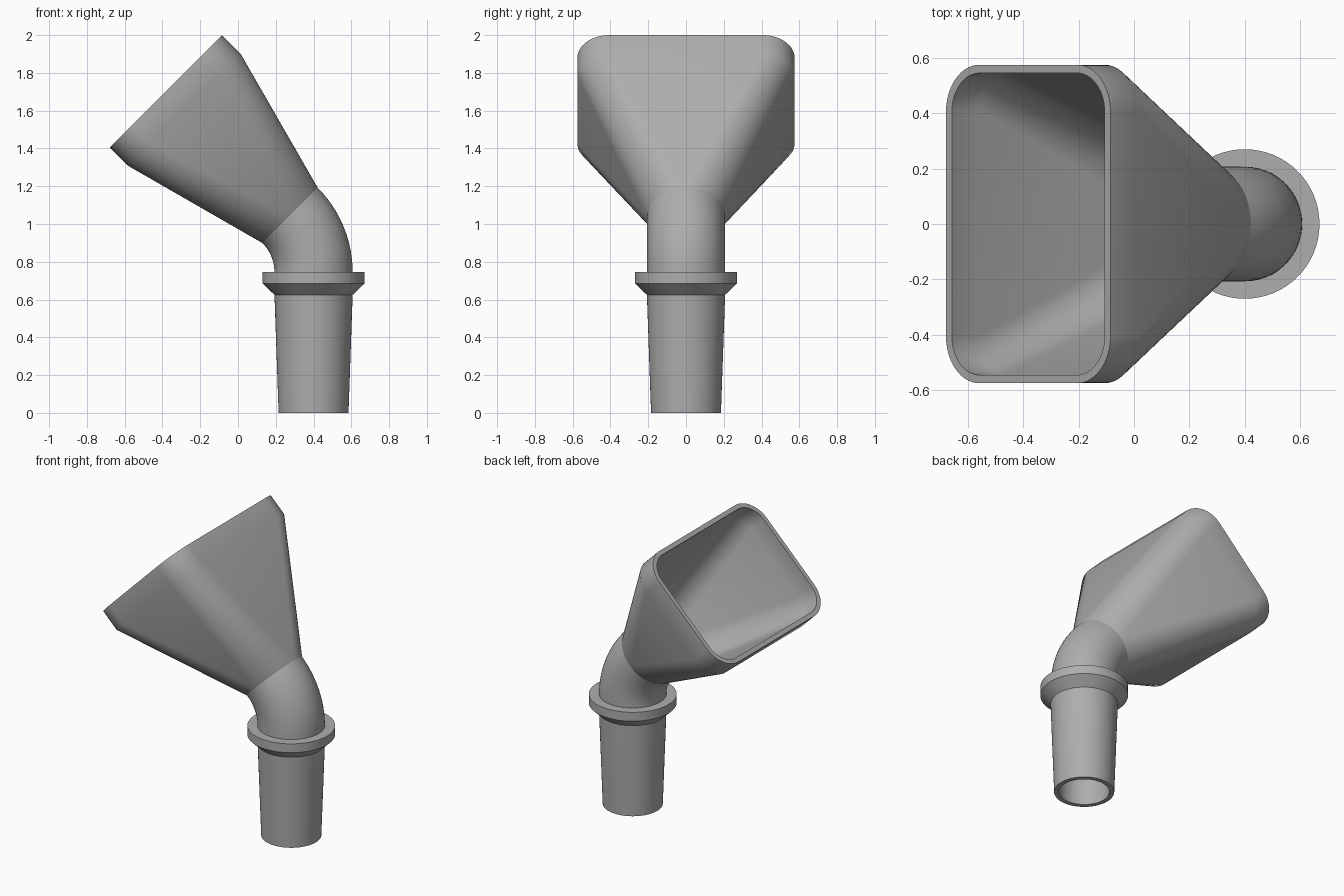
import bpy, bmesh
from math import sin, cos, pi, radians

old = bpy.data.objects.get("Cube")
if old:
    bpy.data.objects.remove(old)

grey = bpy.data.materials.new("plain grey")
grey.use_nodes = True
COLOUR = (0.42, 0.42, 0.42, 1)
grey.diffuse_color = COLOUR
grey.node_tree.nodes["Principled BSDF"].inputs["Base Color"].default_value = COLOUR

AXIS_X = 0.40          # upright axis of the stem
RADIUS, WALL = 0.207, 0.03
BEND, ELBOW_Z = 0.425, 0.745
TILT = radians(45)
STEPS = 16             # segments in each quarter turn


def section(x, z, tilt, half_u, half_v, corner):
    """Rounded rectangle across a tilted axis; a circle when all sizes match."""
    points = []
    for quarter in range(4):
        su = 1 if quarter in (0, 3) else -1
        sv = 1 if quarter < 2 else -1
        for i in range(STEPS + 1):
            a = (quarter + i / STEPS) * pi / 2
            u = su * (half_u - corner) + corner * cos(a)
            v = sv * (half_v - corner) + corner * sin(a)
            points.append((x + u * cos(tilt), v, z + u * sin(tilt)))
    return points


def circle(r, z):
    return section(AXIS_X, z, 0, r, r, r)


def bend_circle(r, a):
    x = AXIS_X - BEND * (1 - cos(a))
    return section(x, ELBOW_Z + BEND * sin(a), a, r, r, r)


def build(name, strips):
    """Skin each list of sections and join them in one object."""
    bm = bmesh.new()
    for sections in strips:
        rings = [[bm.verts.new(p) for p in s] for s in sections]
        for low, high in zip(rings, rings[1:]):
            n = len(low)
            for i in range(n):
                j = (i + 1) % n
                bm.faces.new((low[i], low[j], high[j], high[i]))
    bmesh.ops.remove_doubles(bm, verts=bm.verts, dist=0.0001)
    mesh = bpy.data.meshes.new(name)
    bm.to_mesh(mesh)
    bm.free()
    mesh.materials.append(grey)
    obj = bpy.data.objects.new(name, mesh)
    bpy.context.collection.objects.link(obj)
    bpy.ops.object.select_all(action='DESELECT')
    obj.select_set(True)
    bpy.context.view_layer.objects.active = obj
    bpy.ops.object.shade_smooth_by_angle(angle=radians(30))


# Tapered hollow stem
bore = RADIUS - WALL
build("stem", [[circle(bore, ELBOW_Z), circle(0.155, 0),
                circle(0.185, 0), circle(RADIUS, 0.625)]])

# Collar with a sloping underside
build("collar", [[circle(RADIUS, 0.625), circle(0.27, 0.685),
                  circle(0.27, ELBOW_Z), circle(RADIUS, ELBOW_Z)]])

# Curved elbow, outer skin and bore
angles = [TILT * i / 12 for i in range(13)]
build("elbow", [[bend_circle(RADIUS, a) for a in angles],
                [bend_circle(bore, a) for a in reversed(angles)]])

# Flared funnel from the round elbow to a rounded rectangular mouth
end_x = AXIS_X - BEND * (1 - cos(TILT))
end_z = ELBOW_Z + BEND * sin(TILT)


def mouth(distance, inset):
    return section(end_x - distance * sin(TILT), end_z + distance * cos(TILT),
                   TILT, 0.42 - inset, 0.575 - inset, 0.17 - inset)


FLARE, LENGTH = 0.79, 0.93
build("funnel", [[bend_circle(RADIUS, TILT), mouth(FLARE, 0), mouth(LENGTH, 0),
                  mouth(LENGTH, WALL), mouth(FLARE, WALL),
                  bend_circle(bore, TILT)]])
